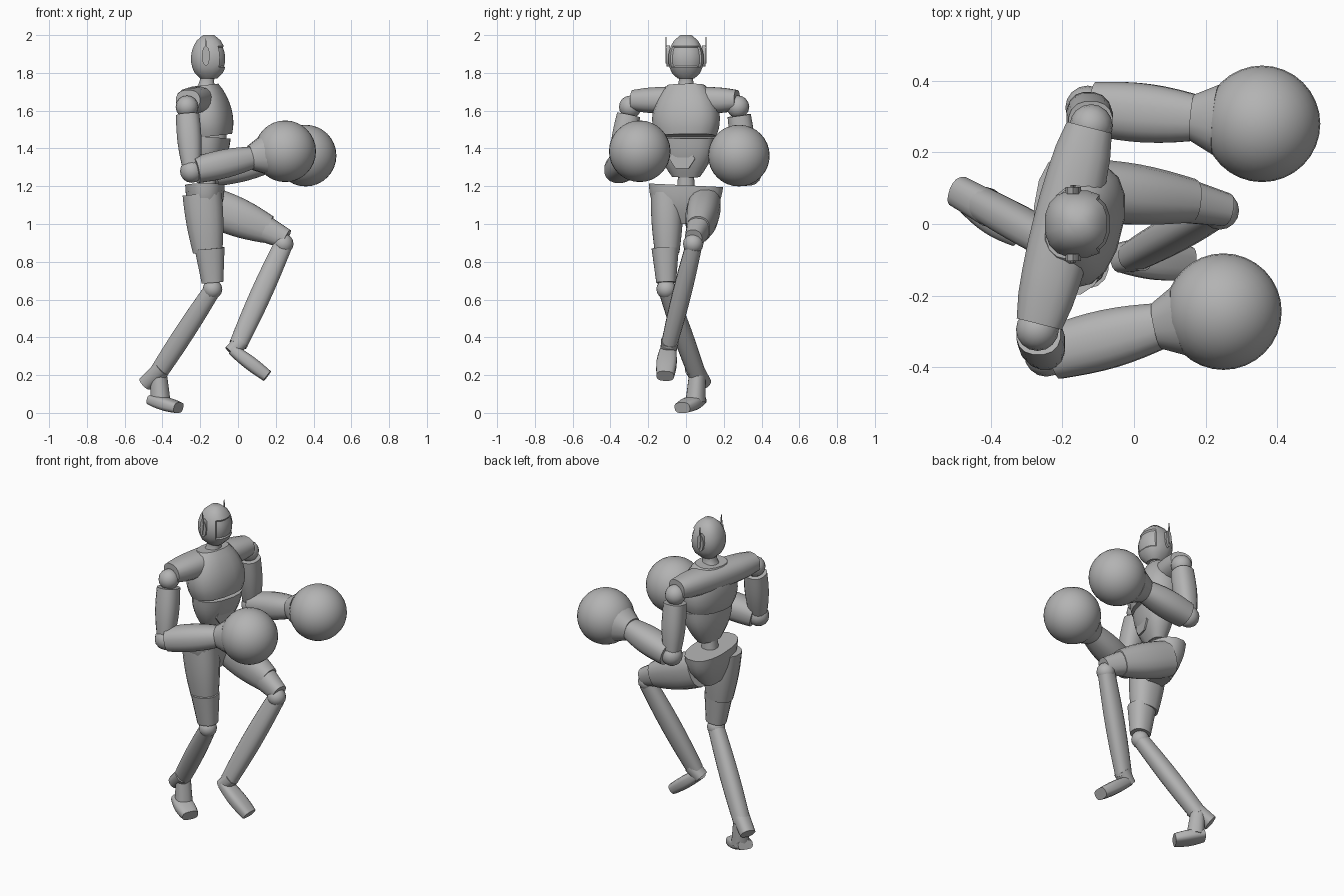
import bpy, bmesh, math
from mathutils import Vector, Matrix

SIDE, UP = Vector((0, 1, 0)), Vector((0, 0, 1))
CHEST_SIDE = Vector((.25, .97, 0))
FOOT_SIDE = Vector((.6, .8, 0))

cube = bpy.data.objects.get("Cube")
if cube:
    bpy.data.objects.remove(cube, do_unlink=True)

grey = bpy.data.materials.new("plain_grey")
grey.use_nodes = True
grey.diffuse_color = (.45, .45, .45, 1)
grey.node_tree.nodes["Principled BSDF"].inputs["Base Color"].default_value = grey.diffuse_color


def finish(name, bm):
    """Turn a bmesh into a shaded grey object."""
    bmesh.ops.recalc_face_normals(bm, faces=bm.faces)
    mesh = bpy.data.meshes.new(name)
    bm.to_mesh(mesh)
    bm.free()
    mesh.materials.append(grey)
    part = bpy.data.objects.new(name, mesh)
    bpy.context.collection.objects.link(part)
    bpy.ops.object.select_all(action='DESELECT')
    part.select_set(True)
    bpy.context.view_layer.objects.active = part
    bpy.ops.object.shade_smooth_by_angle(angle=math.radians(40))


def rounded(value, power):
    """Squared-off sine or cosine for superellipse rings."""
    return math.copysign(abs(value) ** (2 / power), value)


def tapered_mesh(start, end, first, last, bulge=0, flat=1, fullness=1, across=SIDE,
                 power=2.4, sides=16, steps=8):
    """Rounded bar from start to end: width goes first to last, swelling by bulge midway."""
    bm = bmesh.new()
    start, end = Vector(start), Vector(end)
    axis = (end - start).normalized()
    u = (across - axis * across.dot(axis)).normalized()
    v = axis.cross(u)
    rings = []
    for step in range(steps + 1):
        f = step / steps
        swell = max(0, math.sin(math.pi * f)) ** fullness
        width = first + (last - first) * f + bulge * swell
        ring = []
        for k in range(sides):
            angle = math.tau * (k + .5) / sides
            offset = u * rounded(math.cos(angle), power) + v * flat * rounded(math.sin(angle), power)
            ring.append(bm.verts.new(start.lerp(end, f) + offset * width))
        rings.append(ring)
    for lower, upper in zip(rings, rings[1:]):
        for k in range(sides):
            bm.faces.new((lower[k - 1], lower[k], upper[k], upper[k - 1]))
    bm.faces.new(rings[0])
    bm.faces.new(rings[-1])
    return bm


def limb(name, *args, **options):
    finish(name, tapered_mesh(*args, **options))


def ball(name, centre, radius, segments=16):
    bm = bmesh.new()
    bmesh.ops.create_uvsphere(bm, u_segments=segments, v_segments=segments // 2,
                              radius=radius, matrix=Matrix.Translation(centre))
    finish(name, bm)


def plate(name, centre, sides, thickness, width, height, yaw):
    """Thin upright polygon plate facing the yaw direction."""
    bm = bmesh.new()
    matrix = (Matrix.Translation(centre) @ Matrix.Rotation(math.radians(yaw), 4, 'Z')
              @ Matrix.Diagonal((thickness, width, height, 1))
              @ Matrix.Rotation(math.pi / 2, 4, 'Y'))
    bmesh.ops.create_cone(bm, cap_ends=True, segments=sides, radius1=1, radius2=1,
                          depth=1, matrix=matrix)
    finish(name, bm)


# Head with a recessed visor
head = tapered_mesh((-.155, 0, 1.77), (-.155, 0, 2), .045, .03, bulge=.058, fullness=.6)
bmesh.ops.recalc_face_normals(head, faces=head.faces)
visor = [f for f in head.faces
         if f.normal.x > .45 and 1.84 < f.calc_center_median().z < 1.94]
bmesh.ops.inset_region(head, faces=visor, thickness=.007, depth=-.007)
finish("head", head)
for tag, sign in (("left", 1), ("right", -1)):
    plate(tag + "_ear", (-.17, sign * .094, 1.89), 8, .02, .022, .055, 90)
    plate(tag + "_antenna", (-.17, sign * .106, 1.92), 4, .007, .007, .07, 90)
limb("neck", (-.16, 0, 1.8), (-.17, 0, 1.7), .04, .06, bulge=-.01)

# Torso, turned toward one side
limb("chest", (-.145, 0, 1.465), (-.175, 0, 1.735), .16, .1, bulge=.045, flat=.68,
     fullness=.8, across=CHEST_SIDE)
limb("belly", (-.145, 0, 1.46), (-.16, 0, 1.25), .16, .075, bulge=.02, flat=.62,
     across=CHEST_SIDE)
limb("shoulder_yoke", (-.265, -.28, 1.655), (-.125, .27, 1.655), .055, .055, bulge=.02,
     flat=1.2, fullness=.6, across=UP)
plate("belly_plate", (-.075, -.02, 1.345), 6, .009, .07, .06, -14)
limb("waist", (-.16, 0, 1.27), (-.17, 0, 1.15), .042, .05)
limb("pelvis", (-.175, -.01, 1), (-.175, 0, 1.205), .1, .2, bulge=.025, flat=.53)

# Standing leg
limb("right_thigh", (-.19, -.1, 1.16), (-.16, -.1, .85), .088, .066, flat=1.2, bulge=.006)
limb("right_thigh_cuff", (-.15, -.11, .87), (-.135, -.105, .69), .073, .053, flat=1.1)
ball("right_knee", (-.135, -.105, .655), .052)
limb("right_shin", (-.14, -.1, .645), (-.43, .06, .2), .044, .046, bulge=.006, flat=1.05)
limb("right_heel", (-.4, .04, .24), (-.49, .09, .155), .05, .045, flat=.9)
limb("right_ankle", (-.42, .06, .2), (-.41, .05, .06), .042, .05, across=FOOT_SIDE)
limb("right_foot", (-.46, .07, .07), (-.315, -.02, .027), .045, .048, bulge=.012, flat=.6,
     across=FOOT_SIDE, power=3)

# Raised leg
limb("left_thigh", (-.16, .1, 1.1), (.16, .065, .97), .085, .062, bulge=.012, flat=1.22)
limb("left_thigh_cuff", (.14, .065, .975), (.255, .04, .92), .063, .047, flat=1.15)
ball("left_knee", (.24, .038, .895), .054)
limb("left_shin", (.235, .04, .88), (0, -.09, .36), .044, .042, bulge=.007, flat=1.15)
limb("left_heel", (.02, -.085, .38), (-.04, -.095, .32), .047, .042, flat=.9)
limb("left_foot", (-.03, -.095, .335), (.155, -.11, .195), .042, .046, bulge=.01, flat=.7,
     power=3)

# Arms: shoulder, elbow, wrist and glove centres
ARMS = {
    "right": ((-.27, -.295, 1.62), (-.245, -.365, 1.28), (.09, -.28, 1.355), (.25, -.245, 1.385)),
    "left": ((-.12, .275, 1.62), (-.13, .325, 1.265), (.19, .295, 1.34), (.358, .28, 1.362)),
}
for tag, joints in ARMS.items():
    shoulder, elbow, wrist, glove = map(Vector, joints)
    ball(tag + "_shoulder", shoulder, .06)
    limb(tag + "_upper_arm", shoulder.lerp(elbow, .13), elbow, .063, .045, bulge=.01)
    ball(tag + "_elbow", elbow, .062)
    limb(tag + "_forearm", elbow.lerp(wrist, .06), wrist, .076, .062, bulge=.014, flat=.92)
    limb(tag + "_cuff", wrist.lerp(glove, -.15), wrist.lerp(glove, .25), .066, .1)
    ball(tag + "_glove", glove, .163, segments=32)
